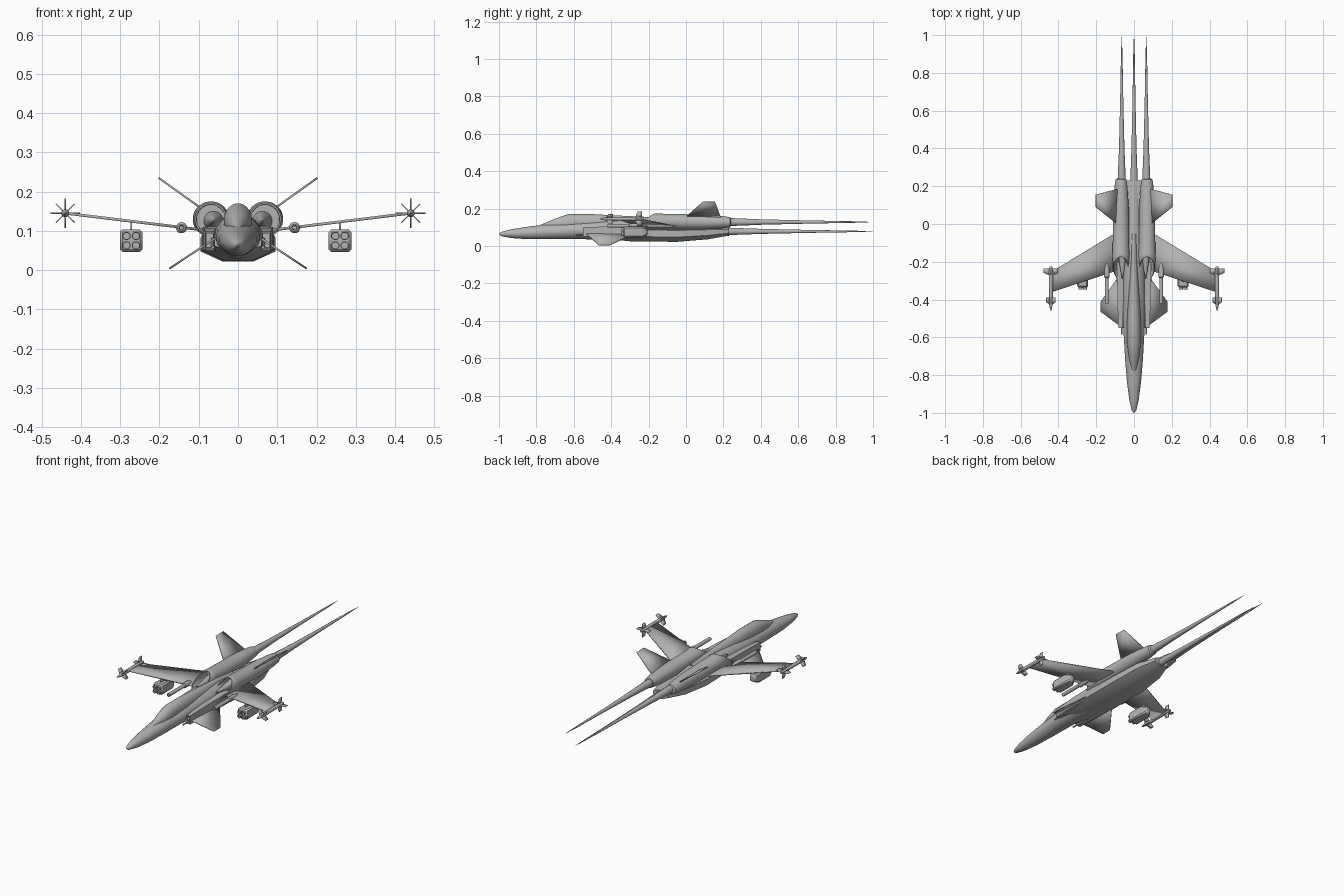
import bpy, bmesh
from math import sin, cos, pi, radians
from mathutils import Vector

cube = bpy.data.objects.get("Cube")
if cube:
    bpy.data.objects.remove(cube, do_unlink=True)

grey = bpy.data.materials.new("hull_grey")
grey.use_nodes = True
colour = (0.45, 0.45, 0.45, 1)
grey.diffuse_color = colour
grey.node_tree.nodes["Principled BSDF"].inputs["Base Color"].default_value = colour


def finish(name, bm, mirror):
    bmesh.ops.recalc_face_normals(bm, faces=bm.faces)
    mesh = bpy.data.meshes.new(name)
    bm.to_mesh(mesh)
    bm.free()
    mesh.materials.append(grey)
    mesh.shade_smooth()
    mesh.set_sharp_from_angle(angle=radians(35))
    obj = bpy.data.objects.new(name, mesh)
    bpy.context.collection.objects.link(obj)
    if mirror:
        obj.modifiers.new("mirror", "MIRROR").use_mirror_merge = False
    return obj


def loft(name, stations, x=0, sides=24, mirror=False):
    """Skin rings along y; a station is (y, z, half width, half height, slant)."""
    bm = bmesh.new()
    grow = 1 / cos(pi / sides)
    rings = []
    for y, z, rx, rz, *slant in stations:
        lean = slant[0] if slant else 0
        ring = []
        for i in range(sides):
            a = 2 * pi * (i + 0.5) / sides
            ring.append(bm.verts.new((x + rx * grow * cos(a), y + lean * sin(a),
                                      z + rz * grow * sin(a))))
        rings.append(ring)
    for a, b in zip(rings, rings[1:]):
        for i in range(sides):
            j = (i + 1) % sides
            bm.faces.new((a[i], a[j], b[j], b[i]))
    bm.faces.new(rings[0])
    bm.faces.new(rings[-1])
    return finish(name, bm, mirror)


def tube(name, x, z, profile, sides=16, mirror=False):
    """Round body from (y, radius) pairs."""
    return loft(name, [(y, z, r, r) for y, r in profile], x, sides, mirror)


def plate(name, points, thickness, mirror=True):
    bm = bmesh.new()
    bm.faces.new([bm.verts.new(p) for p in points])
    obj = finish(name, bm, mirror)
    solid = obj.modifiers.new("thickness", "SOLIDIFY")
    solid.thickness = thickness
    solid.offset = 0
    return obj


# Fuselage, canopy with spine, and the broad lower hull
loft("fuselage", [
    (-1, .064, .003, .003), (-.985, .064, .013, .012), (-.93, .066, .025, .024),
    (-.84, .07, .037, .034), (-.72, .077, .047, .041), (-.58, .083, .055, .045),
    (-.4, .085, .06, .055), (-.2, .085, .06, .06), (0, .08, .04, .05),
    (.23, .078, .028, .024)])
loft("canopy_and_spine", [
    (-.79, .1, .008, .008), (-.7, .113, .028, .033), (-.63, .125, .036, .045),
    (-.5, .125, .036, .045), (-.35, .12, .028, .042), (-.2, .12, .02, .035),
    (-.05, .11, .015, .03)])
loft("lower_hull", [
    (-.55, .07, .06, .02), (-.3, .07, .092, .045), (-.05, .065, .095, .043),
    (.12, .072, .08, .036), (.23, .078, .045, .022)], sides=8)

# Side intakes with recessed mouths, and the guns beside them
loft("side_intake", [
    (-.48, .075, .008, .018), (-.55, .075, .008, .02), (-.55, .075, .011, .024),
    (-.4, .078, .016, .028), (-.2, .08, .018, .03)], x=.072, sides=4, mirror=True)
tube("nose_gun", .064, .058, [(-.585, .004), (-.5, .004)], 8, True)

# Engine nacelles with slanted mouths and inner cones
loft("engine_nacelle", [
    (-.13, .13, .036, .036), (-.235, .13, .037, .037, .06), (-.235, .13, .041, .041, .06),
    (-.165, .13, .046, .045), (-.155, .13, .044, .043), (.08, .128, .042, .04),
    (.2, .127, .034, .032), (.235, .127, .029, .027), (.24, .127, .02, .02)],
    x=.069, sides=28, mirror=True)
tube("intake_cone", .062, .125, [(-.29, .002), (-.2, .017), (-.12, .026)], 16, True)

# Long tapering tail spikes
tube("upper_tail_spike", .065, .128, [(.22, .022), (.4, .0145), (.65, .0085), (.9, .004), (.99, .0006)], 12, True)
tube("centre_tail_spike", 0, .078, [(.22, .02), (.4, .0135), (.65, .008), (.9, .004), (1, .0006)], 12)

# Wings, lower canards and tail fins
plate("wing", [(.07, -.24, .1), (.44, -.362, .145), (.44, -.255, .145), (.07, -.03, .1)], .007)
plate("canard", [(.06, -.55, .08), (.175, -.465, .004), (.175, -.41, .004), (.075, -.27, .07)], .005)
plate("tail_fin", [(.09, 0, .155), (.202, .09, .235), (.202, .155, .235), (.09, .185, .155)], .005)

# Wingtip missiles with a diagonal front cross and an upright rear cross
tip = Vector((.44, 0, .145))
tube("wingtip_missile", tip.x, tip.z, [
    (-.46, .001), (-.445, .006), (-.42, .01), (-.25, .01), (-.225, .007)], 12, True)


def cross(name, span, front, back, turn):
    for k in range(4):
        a = turn + k * pi / 2
        out = Vector((cos(a), 0, sin(a)))
        corners = [(.006, front - .008), (span, front + .006), (span, back), (.006, back)]
        plate(name, [tip + out * r + Vector((0, y, 0)) for r, y in corners], .003)


cross("missile_front_fin", .034, -.42, -.39, pi / 4)
cross("missile_rear_fin", .038, -.265, -.235, 0)

# Cannons at the wing roots
tube("wing_cannon", .144, .108, [
    (-.39, .005), (-.42, .006), (-.42, .01), (-.285, .01), (-.28, .014),
    (-.24, .014), (-.205, .004)], 16, True)

# Rocket pods: chamfered box, four recessed tubes and a pylon
for side, x in (("left", .26), ("right", -.272)):
    z = .075
    pod = loft(side + "_rocket_pod", [
        (-.335, z, .029, .029), (-.235, z, .029, .029), (-.205, z, .016, .018)], x, 4)
    bevel = pod.modifiers.new("chamfer", "BEVEL")
    bevel.width = .007
    bevel.segments = 1
    for dx in (-.012, .012):
        for dz in (-.012, .012):
            tube(side + "_rocket_tube", x + dx, z + dz, [
                (-.338, .008), (-.346, .008), (-.346, .0105), (-.325, .0105)], 12)
    plate(side + "_pod_pylon", [(x, -.31, .1), (x, -.23, .1), (x, -.23, .123), (x, -.3, .123)], .005, False)
